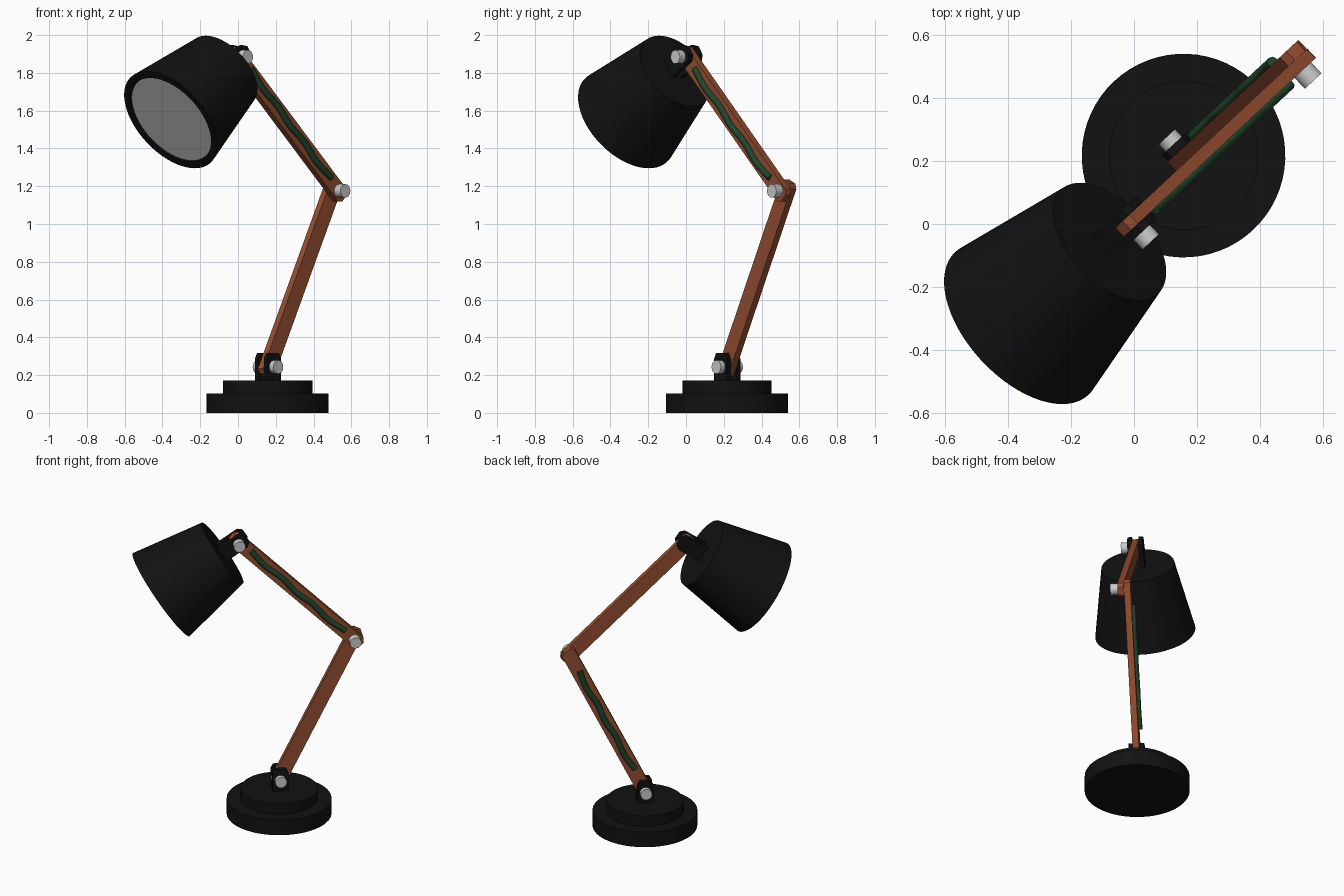
import bpy, bmesh
from math import radians, pi, cos, sin, atan2
from mathutils import Vector, Matrix

if "Cube" in bpy.data.objects:
    bpy.data.objects.remove(bpy.data.objects["Cube"])

# The lamp is built in a local x-z plane, then turned about z
TURN = Matrix.Rotation(radians(43), 4, 'Z')


def material(name, rgb):
    m = bpy.data.materials.new(name)
    m.diffuse_color = (*rgb, 1)
    m.use_nodes = True
    m.node_tree.nodes["Principled BSDF"].inputs["Base Color"].default_value = m.diffuse_color
    return m


BLACK = material("black_paint", (0.006, 0.006, 0.006))
BROWN = material("copper_brown", (0.30, 0.075, 0.03))
GREEN = material("green_cable", (0.015, 0.06, 0.025))


def finish(name, bm, mat=None, smooth=False):
    bmesh.ops.recalc_face_normals(bm, faces=bm.faces)
    me = bpy.data.meshes.new(name)
    bm.to_mesh(me)
    bm.free()
    ob = bpy.data.objects.new(name, me)
    bpy.context.collection.objects.link(ob)
    ob.matrix_world = TURN
    if mat:
        me.materials.append(mat)
    if smooth:
        bpy.context.view_layer.objects.active = ob
        ob.select_set(True)
        bpy.ops.object.shade_smooth_by_angle(angle=radians(35))
        ob.select_set(False)
    return ob


def prism(name, outline, y0, y1, mat):
    """Extrude an x-z outline between two y values."""
    bm = bmesh.new()
    f = bm.faces.new([bm.verts.new((x, y0, z)) for x, z in outline])
    r = bmesh.ops.extrude_face_region(bm, geom=[f])
    vs = [g for g in r["geom"] if isinstance(g, bmesh.types.BMVert)]
    bmesh.ops.translate(bm, verts=vs, vec=(0, y1 - y0, 0))
    return finish(name, bm, mat)


def lathe(name, profile, origin, axis, segs, mat=None):
    """Revolve (distance, radius) pairs about an axis."""
    bm = bmesh.new()
    vs = [bm.verts.new((r, 0, s)) for s, r in profile]
    es = [bm.edges.new(p) for p in zip(vs, vs[1:])]
    bmesh.ops.spin(bm, geom=vs + es, cent=(0, 0, 0), axis=(0, 0, 1),
                   angle=2 * pi, steps=segs, use_duplicate=False)
    bmesh.ops.remove_doubles(bm, verts=bm.verts, dist=1e-5)
    rot = Vector((0, 0, 1)).rotation_difference(Vector(axis)).to_matrix().to_4x4()
    bm.transform(Matrix.Translation(origin) @ rot)
    return finish(name, bm, mat, True)


def bar_outline(a, b, half, ra, rb):
    """Bar from a to b with faceted ends; radius 0 leaves a square end."""
    ang = atan2(b[1] - a[1], b[0] - a[0])
    pts = []
    for (cx, cz), rad, base in ((b, rb, ang), (a, ra, ang + pi)):
        d = Vector((cos(base), sin(base)))
        n = Vector((-d.y, d.x))
        c = Vector((cx, cz))
        k = rad * 0.45
        if rad:
            pts += [c - n * half, c + d * rad * 0.6 - n * half, c + d * rad - n * k,
                    c + d * rad + n * k, c + d * rad * 0.6 + n * half, c + n * half]
        else:
            pts += [c - n * half, c + n * half]
    return [tuple(p) for p in pts]


BASE = (0.265, 0.243)
ELBOW = (0.725, 1.175)
HEAD = (0.0, 1.885)
Y_LOW, Y_UP = 0.0515, 0.012

# Stepped round base
lathe("base", [(0, 0), (0, 0.323), (0.103, 0.323), (0.103, 0.237), (0.172, 0.237), (0.172, 0)],
      (0.263, Y_LOW, 0), (0, 0, 1), 64, BLACK)

# Arms
prism("lower_arm", bar_outline(BASE, ELBOW, 0.045, 0.05, 0.055), Y_LOW - 0.02, Y_LOW + 0.02, BROWN)
prism("upper_arm", bar_outline(HEAD, ELBOW, 0.045, 0.05, 0.055), Y_UP - 0.02, Y_UP + 0.02, BROWN)

# Forked brackets at the base and the shade
AXIS = Vector((-0.827, 0, -0.562)).normalized()
NECK = (HEAD[0] + AXIS.x * 0.14, HEAD[1] + AXIS.z * 0.14)
for side, tag in ((-1, "right"), (1, "left")):
    for name, foot, pin, y in (("base", (BASE[0], 0.165), BASE, Y_LOW),
                               ("shade", NECK, HEAD, Y_UP)):
        prism(f"{name}_bracket_{tag}", bar_outline(foot, pin, 0.05, 0, 0.075 if name == "base" else 0.06),
              y + side * 0.021, y + side * 0.048, BLACK)


# Clamp knobs
def knob(name, pos, y, side, length):
    lathe(name, [(0, 0), (0, 0.036), (length, 0.036), (length, 0)],
          (pos[0], y, pos[1]), (0, side, 0), 20)


knob("base_knob_right", BASE, Y_LOW - 0.045, -1, 0.035)
knob("base_knob_left", BASE, Y_LOW + 0.045, 1, 0.035)
knob("elbow_knob", ELBOW, Y_UP - 0.018, -1, 0.05)
knob("head_knob", HEAD, Y_UP - 0.045, -1, 0.045)

# Tapered shade, open rim and light disc
BACK = Vector((-0.095, Y_UP, 1.81))
lathe("shade", [(0, 0), (0, 0.226), (0.46, 0.31), (0.46, 0.268), (0.44, 0.265), (0.03, 0.19), (0.03, 0)],
      BACK, AXIS, 64, BLACK)
lathe("light_disc", [(0.44, 0), (0.44, 0.266), (0.452, 0.266), (0.452, 0)], BACK, AXIS, 64)


# Slightly wavy cables along the arm sides
def cable(name, a, b, y, t0, t1):
    a, b = Vector((a[0], y, a[1])), Vector((b[0], y, b[1]))
    n = (b - a).normalized().cross(Vector((0, 1, 0)))
    cu = bpy.data.curves.new(name, 'CURVE')
    cu.dimensions = '3D'
    cu.bevel_depth = 0.018
    cu.bevel_resolution = 2
    cu.use_fill_caps = True
    sp = cu.splines.new('BEZIER')
    waves = (0.012, -0.004, 0.006, -0.006, 0.004, -0.008, 0.008)
    sp.bezier_points.add(len(waves) - 1)
    for i, (p, w) in enumerate(zip(sp.bezier_points, waves)):
        p.co = a.lerp(b, t0 + (t1 - t0) * i / (len(waves) - 1)) + n * w
        p.handle_left_type = p.handle_right_type = 'AUTO'
    cu.materials.append(GREEN)
    ob = bpy.data.objects.new(name, cu)
    bpy.context.collection.objects.link(ob)
    ob.matrix_world = TURN


cable("upper_cable", HEAD, ELBOW, Y_UP - 0.024, 0.10, 0.91)
cable("lower_cable", BASE, ELBOW, Y_LOW + 0.024, 0.16, 0.90)
